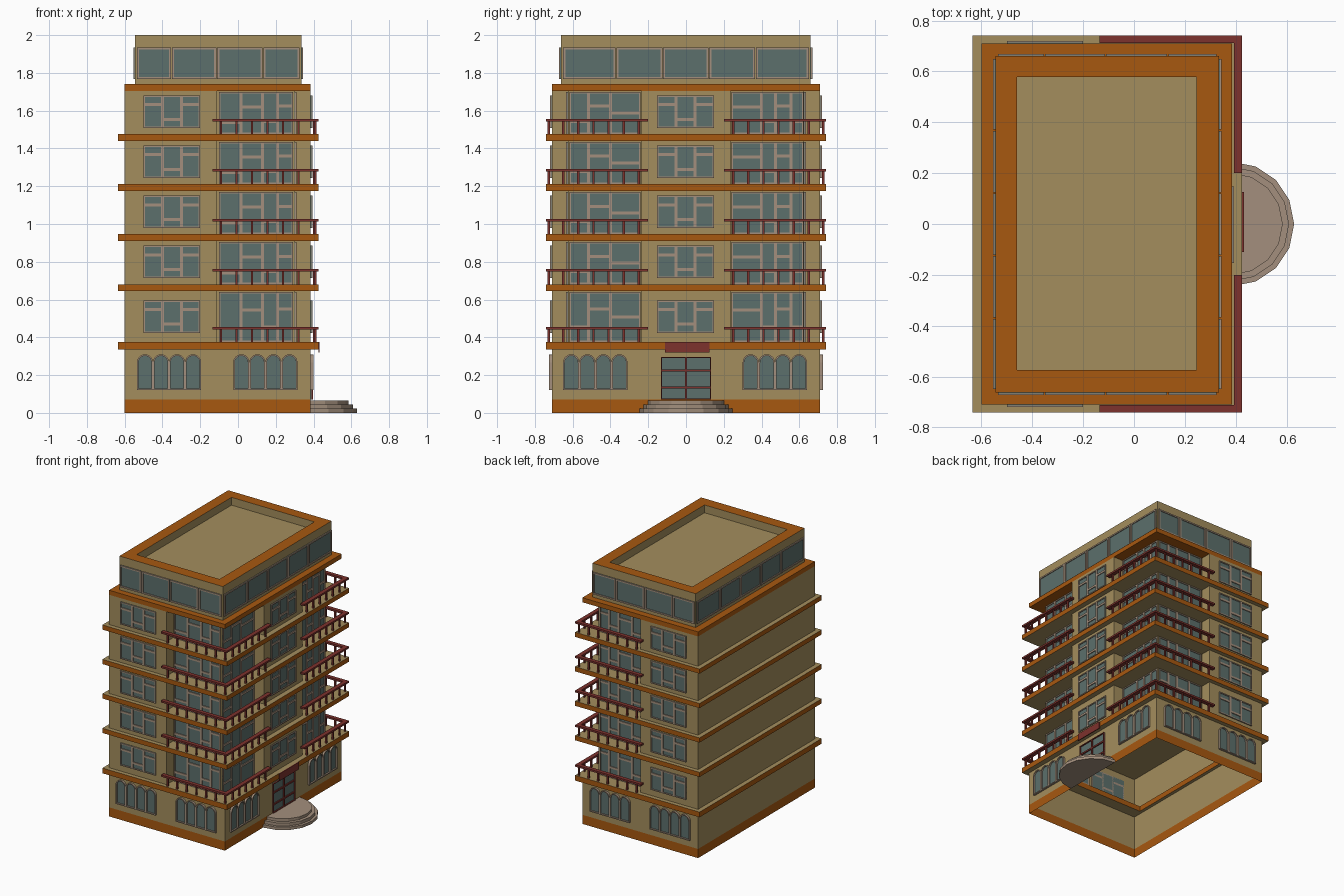
import bpy, bmesh
from math import sin, cos, pi

if "Cube" in bpy.data.objects:
    bpy.data.objects.remove(bpy.data.objects["Cube"])

def mat(name, rgb):
    m = bpy.data.materials.new(name)
    m.diffuse_color = (*rgb, 1)
    m.use_nodes = True
    m.node_tree.nodes["Principled BSDF"].inputs["Base Color"].default_value = m.diffuse_color
    return m

TAN = mat("tan", (0.37, 0.27, 0.11))
ORANGE = mat("orange", (0.39, 0.098, 0.005))
GLASS = mat("glass", (0.107, 0.162, 0.15))
FRAME = mat("frame", (0.366, 0.275, 0.205))
RED = mat("red", (0.205, 0.032, 0.026))

parts = {}

def part(name, *mats):
    # one growing mesh per named part
    if name not in parts:
        parts[name] = (bmesh.new(), mats)
    return parts[name][0]

def box(bm, x0, x1, y0, y1, z0, z1, cap=0):
    v = [bm.verts.new((x, y, z)) for x in sorted((x0, x1)) for y in sorted((y0, y1)) for z in (z0, z1)]
    for k, f in enumerate(((0, 1, 3, 2), (4, 6, 7, 5), (0, 4, 5, 1), (2, 3, 7, 6), (0, 2, 6, 4), (1, 5, 7, 3))):
        bm.faces.new([v[i] for i in f]).material_index = cap if k > 3 else 0

def prism(bm, pts, z0, z1, caps=False):
    a = [bm.verts.new((x, y, z0)) for x, y in pts]
    b = [bm.verts.new((x, y, z1)) for x, y in pts]
    for i in range(len(pts)):
        j = (i + 1) % len(pts)
        bm.faces.new((a[i], a[j], b[j], b[i]))
    if caps:
        bm.faces.new(b)
        bm.faces.new(a[::-1])

def rect(x0, x1, y0, y1):
    return [(x0, y0), (x1, y0), (x1, y1), (x0, y1)]

def ring(bm, outer, inner, z0, z1):
    # rectangular band with a hole; caps use material 1
    loops = [[bm.verts.new((x, y, z)) for x, y in p]
             for p, z in ((outer, z0), (outer, z1), (inner, z1), (inner, z0))]
    for k in range(4):
        p, q = loops[k], loops[(k + 1) % 4]
        for i in range(4):
            j = (i + 1) % 4
            bm.faces.new((p[i], p[j], q[j], q[i])).material_index = k % 2

def wall(side, pos):
    # maps (along wall, outward, up) to world
    sign = -1 if side in ("front", "left") else 1
    if side in ("front", "back"):
        return lambda u, d, z: (u, pos + sign * d, z)
    return lambda u, d, z: (pos + sign * d, u, z)

def wbox(bm, w, u0, u1, z0, z1, d0, d1):
    a, b = w(u0, d0, z0), w(u1, d1, z1)
    box(bm, a[0], b[0], a[1], b[1], z0, z1)

def pane(w, u0, u1, z0, z1, name, t=0.008, d=0.009, m=FRAME):
    # glass sheet with four frame bars
    g, f = part(name + "_glass", GLASS), part(name + "_frames", m)
    wbox(g, w, u0, u1, z0, z1, -0.003, 0.003)
    for a, b in ((u0, u0 + t), (u1 - t, u1)):
        wbox(f, w, a, b, z0, z1, -0.003, d)
    for a, b in ((z0, z0 + t), (z1 - t, z1)):
        wbox(f, w, u0 + t, u1 - t, a, b, -0.003, d)

def columns(w, cols, z0, z1, name):
    # each column is (start, end, height fraction of its split)
    for u0, u1, s in cols:
        zs = z0 + (z1 - z0) * s
        pane(w, u0, u1, z0, zs, name)
        pane(w, u0, u1, zs, z1, name)

def arch(w, u0, u1, z0, z1, d=0.015, t=0.008, n=10):
    def outline(i):
        r = (u1 - u0) / 2 - i
        c, zc = (u0 + u1) / 2, z1 - (u1 - u0) / 2
        return [(c - r, z0 + i)] + [(c - r * cos(pi * k / n), zc + r * sin(pi * k / n))
                                    for k in range(n + 1)] + [(c + r, z0 + i)]
    f, g = part("arch_frames", FRAME), part("arch_glass", GLASS)
    o, i = outline(0), outline(t)
    loops = [[f.verts.new(w(u, e, z)) for u, z in p] for p, e in ((o, 0), (o, d), (i, d), (i, 0))]
    for p, q in zip(loops, loops[1:]):
        for k in range(len(o)):
            j = (k + 1) % len(o)
            f.faces.new((p[k], p[j], q[j], q[k]))
    g.faces.new([g.verts.new(w(u, 0.004, z)) for u, z in i])

X0, X1, Y = -0.6, 0.385, 0.71
BX, RX, RY, MY = -0.11, 0.30, 0.625, 0.235      # balcony recess lines

# ground floor: hollow shell open underneath
prism(part("plinth", ORANGE), rect(X0, X1, -Y, Y), 0, 0.07)
prism(part("ground_walls", TAN), rect(X0, X1, -Y, Y), 0.07, 0.335)
for s, side in ((-1, "front"), (1, "back")):
    for start in (-0.535, -0.025):
        for k in range(4):
            arch(wall(side, s * Y), start + k * 0.085, start + k * 0.085 + 0.085, 0.12, 0.31)
for start in (-0.65, 0.3):
    for k in range(4):
        arch(wall("right", X1), start + k * 0.085, start + k * 0.085 + 0.085, 0.12, 0.31)

# entrance door, plain sign panel, round steps
w = wall("right", X1)
for a, b in ((-0.133, 0), (0, 0.133)):
    for c, e in ((0.07, 0.135), (0.135, 0.225), (0.225, 0.297)):
        pane(w, a, b, c, e, "door", 0.006, 0.012, RED)
box(part("sign_panel", RED), 0.425, 0.432, -0.11, 0.125, 0.32, 0.375)
for r, z0, z1 in ((0.245, 0, 0.022), (0.225, 0.022, 0.045), (0.2, 0.045, 0.066)):
    prism(part("entrance_steps", FRAME),
          [(X1 + r * cos(pi * k / 8), r * sin(pi * k / 8)) for k in range(-4, 5)], z0, z1, True)

# slabs between floors
slabs = [0.335, 0.645, 0.91, 1.175, 1.44, 1.705]
SL = part("floor_slabs", ORANGE, TAN)
ring(SL, rect(-0.635, 0.425, -0.742, 0.742), rect(-0.575, 0.29, -0.62, 0.62), 0.335, 0.375)
for z in slabs[1:5]:
    box(SL, -0.635, 0.425, -0.742, 0.742, z, z + 0.036, 1)
box(part("top_slab", ORANGE), X0, X1, -Y, Y, 1.705, 1.74)

# upper floors: walls with recessed corners, windows, railings
half = [(X0, -Y), (BX, -Y), (BX, -RY), (RX, -RY), (RX, -MY), (X1, -MY)]
plan = half + [(x, -y) for x, y in reversed(half)]
for n, (lo, hi) in enumerate(zip(slabs, slabs[1:])):
    z0 = lo + (0.04 if n == 0 else 0.036)
    prism(part("upper_walls", TAN), plan, z0, hi)
    wt = hi - (0.05 if n == 0 else 0.025)
    wb = wt - 0.172
    trio = lambda u: [(u, u + 0.1, 0.72), (u + 0.1, u + 0.2, 0.27), (u + 0.2, u + 0.3, 0.72)]
    columns(wall("right", X1), trio(-0.153), wb, wt, "window")
    R = part("railings", RED)
    r0, r1 = z0 + 0.067, z0 + 0.081
    for s, side in ((-1, "front"), (1, "back")):
        columns(wall(side, s * Y), trio(-0.5), wb, wt, "window")
        columns(wall(side, s * RY), [(-0.1, 0.015, 0.27), (0.015, 0.13, 0.64),
                                     (0.13, 0.21, 0.3), (0.21, 0.29, 0.66)], z0, hi - 0.005, "balcony_window")
        box(R, -0.135, 0.425, s * 0.712, s * 0.742, r0, r1)
        box(R, 0.393, 0.425, s * 0.2, s * 0.712, r0, r1)
        for k in range(7):
            x = -0.09 + k * 0.082
            box(R, x - 0.006, x + 0.006, s * 0.721, s * 0.733, z0, r0)
            if k < 6:
                y = 0.25 + k * 0.08
                box(R, 0.403, 0.415, s * (y - 0.006), s * (y + 0.006), z0, r0)
    wr = wall("right", RX)
    columns(wr, [(-0.618, -0.515, 0.3), (-0.515, -0.4, 0.66), (-0.4, -0.24, 0.5)], z0, hi - 0.005, "balcony_window")
    columns(wr, [(0.24, 0.4, 0.64), (0.4, 0.475, 0.3), (0.475, 0.555, 0.66), (0.555, 0.622, 0.3)],
            z0, hi - 0.005, "balcony_window")

# penthouse with sunken roof and window bands
ring(part("penthouse", TAN, ORANGE), rect(-0.545, 0.335, -0.663, 0.66), rect(-0.46, 0.245, -0.575, 0.578), 1.74, 2.0)
box(part("roof", TAN), -0.46, 0.245, -0.575, 0.578, 1.92, 1.94)
for side, pos in (("front", -0.663), ("back", 0.66)):
    for a, b in ((-0.535, -0.355), (-0.35, -0.115), (-0.11, 0.13), (0.135, 0.325)):
        pane(wall(side, pos), a, b, 1.767, 1.935, "penthouse_window", 0.011)
for side, pos in (("right", 0.335), ("left", -0.545)):
    for a, b in ((-0.65, -0.373), (-0.368, -0.125), (-0.122, 0.12), (0.123, 0.366), (0.371, 0.65)):
        pane(wall(side, pos), a, b, 1.767, 1.935, "penthouse_window", 0.011)

# turn every part into an object
for name, (bm, mats) in parts.items():
    bmesh.ops.recalc_face_normals(bm, faces=bm.faces)
    me = bpy.data.meshes.new(name)
    bm.to_mesh(me)
    bm.free()
    for m in mats:
        me.materials.append(m)
    bpy.context.collection.objects.link(bpy.data.objects.new(name, me))
